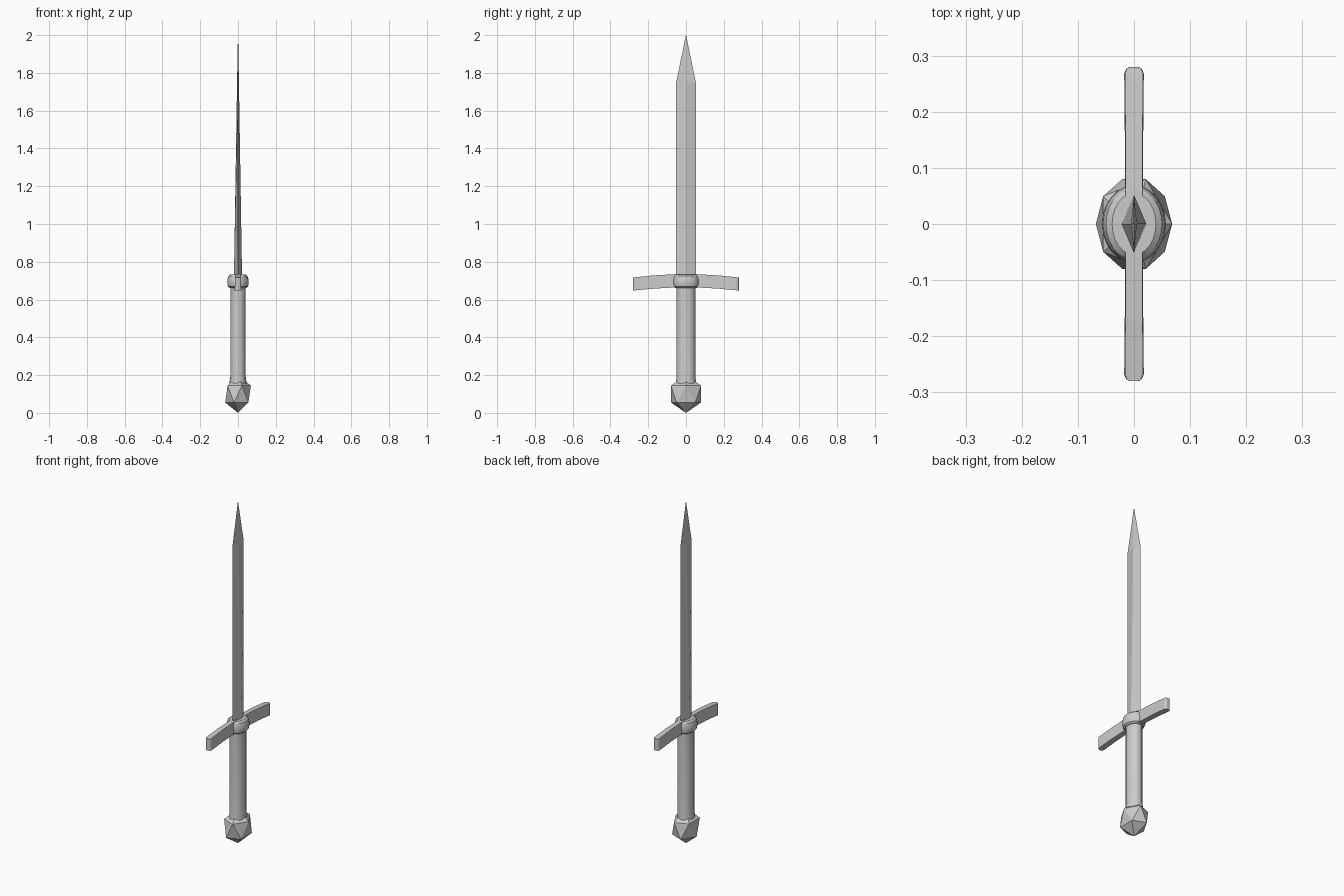
import bpy, bmesh, math
from mathutils import Matrix

if "Cube" in bpy.data.objects:
    bpy.data.objects.remove(bpy.data.objects["Cube"])


def loft(name, rings, smooth=False):
    """Skin a stack of equal-length vertex rings and cap both ends."""
    bm = bmesh.new()
    rows = [[bm.verts.new(p) for p in r] for r in rings]
    n = len(rows[0])
    for a, b in zip(rows, rows[1:]):
        for i in range(n):
            j = (i + 1) % n
            bm.faces.new((a[i], a[j], b[j], b[i]))
    bm.faces.new(rows[0][::-1])
    bm.faces.new(rows[-1])
    bmesh.ops.remove_doubles(bm, verts=bm.verts, dist=1e-5)
    bmesh.ops.recalc_face_normals(bm, faces=bm.faces)
    return finish(name, bm, smooth)


def finish(name, bm, smooth=False):
    mesh = bpy.data.meshes.new(name)
    bm.to_mesh(mesh)
    bm.free()
    obj = bpy.data.objects.new(name, mesh)
    bpy.context.collection.objects.link(obj)
    if smooth:
        bpy.ops.object.select_all(action='DESELECT')
        bpy.context.view_layer.objects.active = obj
        obj.select_set(True)
        bpy.ops.object.shade_smooth_by_angle(angle=math.radians(30))
    return obj


def oval(rx, ry, z, n):
    return [(rx * math.cos(2 * math.pi * i / n), ry * math.sin(2 * math.pi * i / n), z)
            for i in range(n)]


# Blade: diamond section that thins evenly to a point
loft("blade", [oval(0.022, 0.052, 0.68, 4), oval(0.005, 0.052, 1.75, 4),
               oval(0.0005, 0.0005, 2.0, 4)])

# Grip: oval handle with a small flare at the pommel
loft("grip", [oval(rx, ry, z, 16) for rx, ry, z in (
    (0.047, 0.056, 0.13), (0.046, 0.054, 0.155), (0.041, 0.05, 0.19),
    (0.041, 0.05, 0.68))], smooth=True)

# Collar: rounded oval block where the blade meets the grip
loft("collar", [oval(rx, ry, z, 24) for rx, ry, z in (
    (0.042, 0.054, 0.66), (0.052, 0.065, 0.668), (0.057, 0.069, 0.685),
    (0.055, 0.068, 0.708), (0.050, 0.063, 0.725), (0.039, 0.055, 0.733))], smooth=True)

# Crossguard arms: drooping bars with rounded ends, mirrored across y
sections = [(0.0, 0.016, 0.666, 0.735), (0.06, 0.016, 0.664, 0.734),
            (0.17, 0.0165, 0.658, 0.728), (0.268, 0.0175, 0.649, 0.718),
            (0.276, 0.014, 0.6485, 0.717), (0.280, 0.008, 0.648, 0.717)]
half = [[(-w, y, lo), (w, y, lo), (w * 0.93, y, hi), (-w * 0.93, y, hi)]
        for y, w, lo, hi in sections]
mirrored = [[(x, -y, z) for x, y, z in ring] for ring in half[:0:-1]]
loft("crossguard", mirrored + half)

# Pommel: faceted, slightly flattened twenty-sided ball
bm = bmesh.new()
bmesh.ops.create_icosphere(
    bm, subdivisions=1, radius=1,
    matrix=Matrix.Translation((0, 0, 0.1)) @ Matrix.Diagonal((0.076, 0.094, 0.1, 1)))
finish("pommel", bm)
